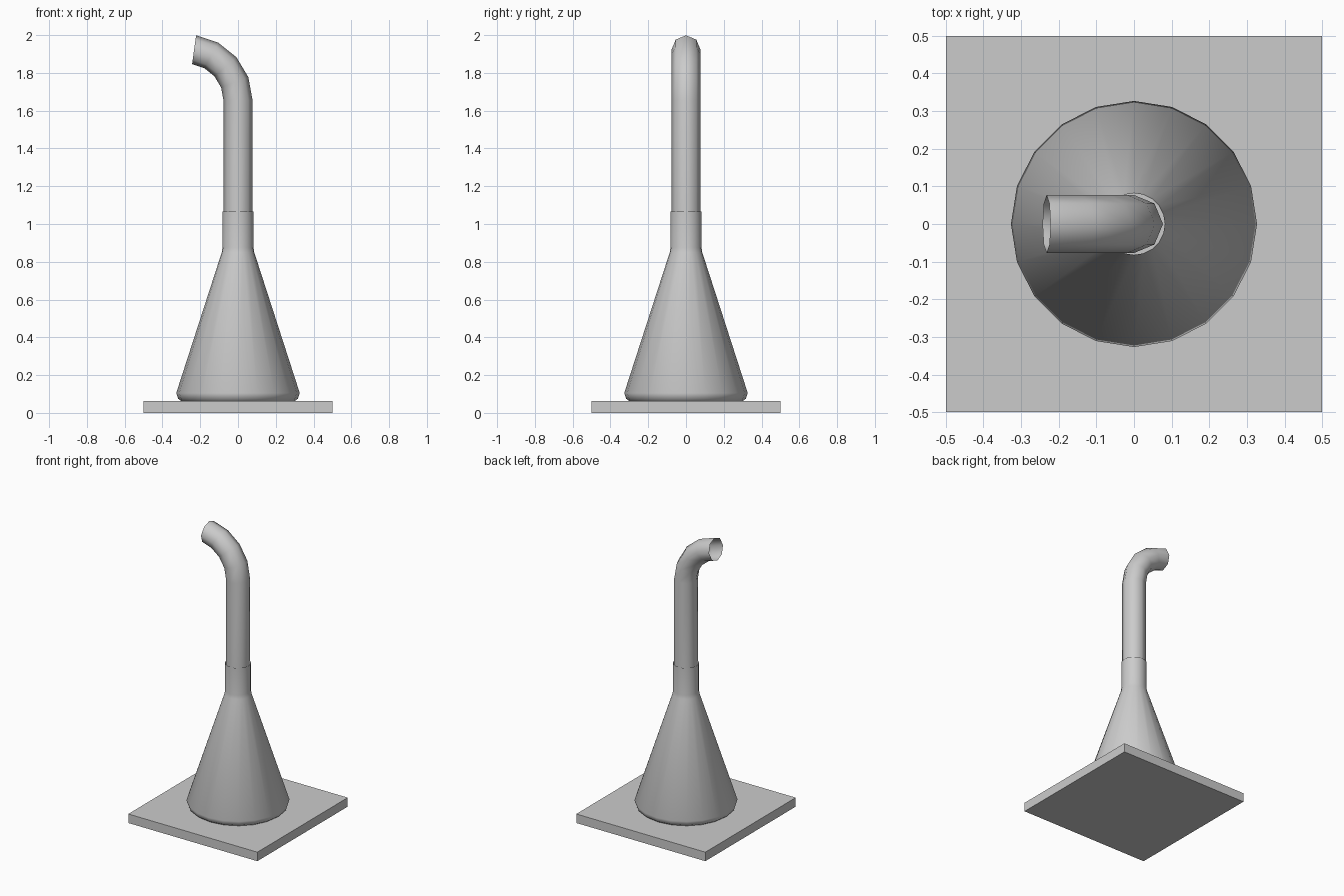
import bpy, bmesh
from math import sin, cos, pi, radians
from mathutils import Vector

if "Cube" in bpy.data.objects:
    bpy.data.objects.remove(bpy.data.objects["Cube"])


def loft(name, rings, cap=False, angle=40):
    """Bridge a list of equal-length closed rings into a smooth-shaded skin."""
    bm = bmesh.new()
    loops = [[bm.verts.new(p) for p in ring] for ring in rings]
    n = len(loops[0])
    for a, b in zip(loops, loops[1:]):
        for i in range(n):
            j = (i + 1) % n
            bm.faces.new((a[i], a[j], b[j], b[i]))
    if cap:
        bm.faces.new(loops[0][::-1])
        bm.faces.new(loops[-1])
    me = bpy.data.meshes.new(name)
    bm.to_mesh(me)
    bm.free()
    ob = bpy.data.objects.new(name, me)
    bpy.context.collection.objects.link(ob)
    bpy.ops.object.select_all(action='DESELECT')
    ob.select_set(True)
    bpy.context.view_layer.objects.active = ob
    bpy.ops.object.shade_smooth_by_angle(angle=radians(angle))
    return ob


def circle(center, u, v, r, n):
    return [center + r * (cos(2 * pi * i / n) * u + sin(2 * pi * i / n) * v)
            for i in range(n)]


X, Y, Z = Vector((1, 0, 0)), Vector((0, 1, 0)), Vector((0, 0, 1))

# Square base: two stacked thin layers
for name, z0, z1 in (("base_lower", 0.0, 0.032), ("base_upper", 0.032, 0.063)):
    square = [(-.5, -.5), (.5, -.5), (.5, .5), (-.5, .5)]
    loft(name, [[(x, y, z) for x, y in square] for z in (z0, z1)], cap=True)

# Conical hood with rounded foot and open collar
profile = [(0.30, 0.062), (0.317, 0.075), (0.327, 0.105),
           (0.086, 0.85), (0.082, 0.875), (0.082, 1.066)]
loft("hood", [circle(Z * z, X, Y, r, 20) for r, z in profile], angle=60)

# Eight-sided pipe, straight then bent towards -x, open at the mouth
R, z_bend, r_pipe, steps = 0.27, 1.655, 0.077, 4
rings = [circle(Z * 1.0, X, Y, r_pipe, 8)]
for k in range(steps + 1):
    a = radians(82) * k / steps
    out = Vector((cos(a), 0, sin(a)))
    rings.append(circle(Vector((-R, 0, z_bend)) + R * out, out, Y, r_pipe, 8))
loft("bent_pipe", rings, angle=60)
